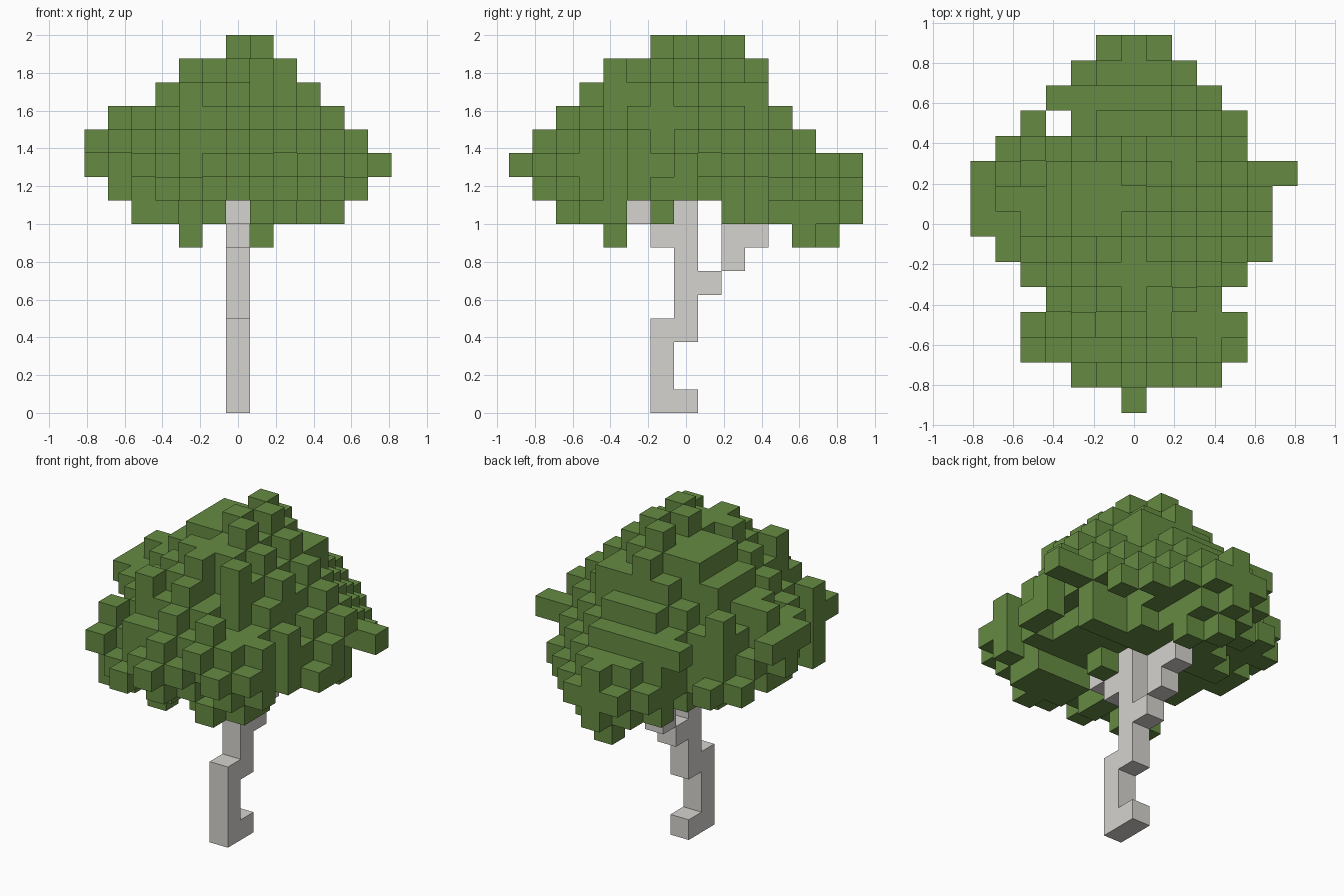
import bpy, bmesh, random
from mathutils import Vector

if "Cube" in bpy.data.objects:
    bpy.data.objects.remove(bpy.data.objects["Cube"])

random.seed(7)
UNIT = 0.125
STEPS = [(1, 0, 0), (-1, 0, 0), (0, 1, 0), (0, -1, 0), (0, 0, 1), (0, 0, -1)]


def material(name, rgb):
    mat = bpy.data.materials.new(name)
    mat.use_nodes = True
    mat.diffuse_color = (*rgb, 1)
    mat.node_tree.nodes["Principled BSDF"].inputs["Base Color"].default_value = (*rgb, 1)
    return mat


def block_object(name, cells, mat):
    """Skin a set of grid cells with only their exposed square faces."""
    bm = bmesh.new()
    for cell in sorted(cells):
        centre = Vector((cell[0], cell[1], cell[2] + 0.5))
        for step in STEPS:
            if tuple(a + b for a, b in zip(cell, step)) in cells:
                continue
            normal = Vector(step)
            u = Vector((step[1], step[2], step[0]))
            v = normal.cross(u)
            corners = [(-1, -1), (1, -1), (1, 1), (-1, 1)]
            bm.faces.new([bm.verts.new((centre + (normal + u * a + v * b) / 2) * UNIT)
                          for a, b in corners])
    bmesh.ops.remove_doubles(bm, verts=bm.verts[:], dist=0.001)
    mesh = bpy.data.meshes.new(name)
    bm.to_mesh(mesh)
    bm.free()
    mesh.materials.append(mat)
    obj = bpy.data.objects.new(name, mesh)
    bpy.context.collection.objects.link(obj)
    return obj


# Crooked trunk: (y, lowest cell, top cell) runs, one cell wide
runs = [(0, 0, 0), (-1, 0, 3), (0, 3, 8), (1, 5, 5), (2, 6, 7), (3, 7, 7),
        (-1, 7, 7), (-2, 8, 8)]
trunk = {(0, y, z) for y, low, top in runs for z in range(low, top + 1)}

# Widest canopy layer: x range of each row, from front to back
rows = [(0, 0), (-2, 3), (-4, 4), (-4, 4), (-3, 3), (-4, 4), (-5, 5), (-6, 5),
        (-6, 5), (-6, 6), (-5, 4), (-4, 4), (-3, 3), (-2, 2), (-1, 1)]
plan = {(x, y - 7) for y, (lo, hi) in enumerate(rows) for x in range(lo, hi + 1)}

# Depth of each cell inside the plan, with the side notches bridged
bridged = plan | {(x, y) for y in (-4, -3, -2) for x in range(-5, 6)}
around = [(x, y) for x in range(-8, 9) for y in range(-9, 10) if (x, y) not in bridged]
depth = {(x, y): min(abs(x - a) + abs(y - b) for a, b in around) for x, y in plan}

# Canopy limits per layer: x min, x max, y min, y max
limits = {8: (-4, 4, -5, 7), 9: (-5, 5, -6, 7), 10: (-6, 6, -7, 7), 11: (-6, 5, -6, 5),
          12: (-5, 4, -5, 4), 13: (-3, 3, -4, 3), 14: (-2, 2, -3, 3)}


def allowed(x, y, z):
    x0, x1, y0, y1 = limits[z]
    return x0 <= x <= x1 and y0 <= y <= y1


def odd(x, y, z):
    return (x + y + z) % 2 == 1


def crust(x, y, z, slack):
    """Solid inside; at the rim, a ragged chequer of single blocks."""
    if slack == 1:
        return random.random() < (0.95 if odd(x, y, z) else 0.45)
    if slack == 0:
        return random.random() < (0.55 if odd(x, y, z) else 0.04)
    return slack > 1


leaves = set()

# Widest layer: alternate rim blocks shift one layer up or down
for x, y in sorted(plan):
    z = 10
    if depth[x, y] == 1 and not odd(x, y, z):
        choices = [k for k in (9, 11) if allowed(x, y, k)]
        z = random.choice(choices or [z])
    leaves.add((x, y, z))

# Upper layers step inwards
for z in range(11, 15):
    for x, y in sorted(plan):
        if (allowed(x, y, z) and (x, y, z - 1) in leaves
                and crust(x, y, z, depth[x, y] - (z - 10))):
            leaves.add((x, y, z))

# Lower layers: the back lobe hangs lower, and the middle stays open for branches
for z in (9, 8):
    for x, y in sorted(plan):
        slack = depth[x, y] - (10 - z) + (y >= 5)
        open_middle = z == 8 and (-3 < y < 2 or (x == 0 and y < 0))
        if (allowed(x, y, z) and not open_middle and (x, y, z + 1) in leaves
                and crust(x, y, z, slack)):
            leaves.add((x, y, z))

# Single sprigs on the crown, sides and underside
leaves |= {(1, -1, 15), (0, 0, 15), (1, 1, 15), (0, 2, 15),
           (1, -1, 14), (0, 0, 14), (1, 1, 14), (0, 2, 14), (0, -3, 14), (0, 3, 14),
           (-2, 0, 14), (2, 1, 14), (-3, 0, 13), (3, 1, 13), (0, -4, 13),
           (-5, 1, 12), (4, 1, 12), (0, -5, 12), (0, 4, 12),
           (-6, 1, 11), (5, 1, 11), (0, -6, 11), (0, 5, 11),
           (-6, 1, 10), (-4, -5, 10), (6, 2, 10), (0, 7, 10), (-5, 0, 9), (5, 0, 9),
           (0, -6, 9), (1, 7, 9), (4, 2, 8), (-4, -4, 8), (2, -5, 8), (1, -1, 8),
           (0, 7, 8), (-2, -3, 8), (1, 5, 8), (0, 6, 8),
           (-2, -3, 7), (1, 5, 7), (0, 6, 7)}

# The notch through the back right of the canopy
leaves = {c for c in leaves if c[:2] != (-3, 4)} - trunk

block_object("trunk", trunk, material("pale grey bark", (0.67, 0.655, 0.625)))
block_object("canopy", leaves, material("leaf green", (0.133, 0.26, 0.055)))
